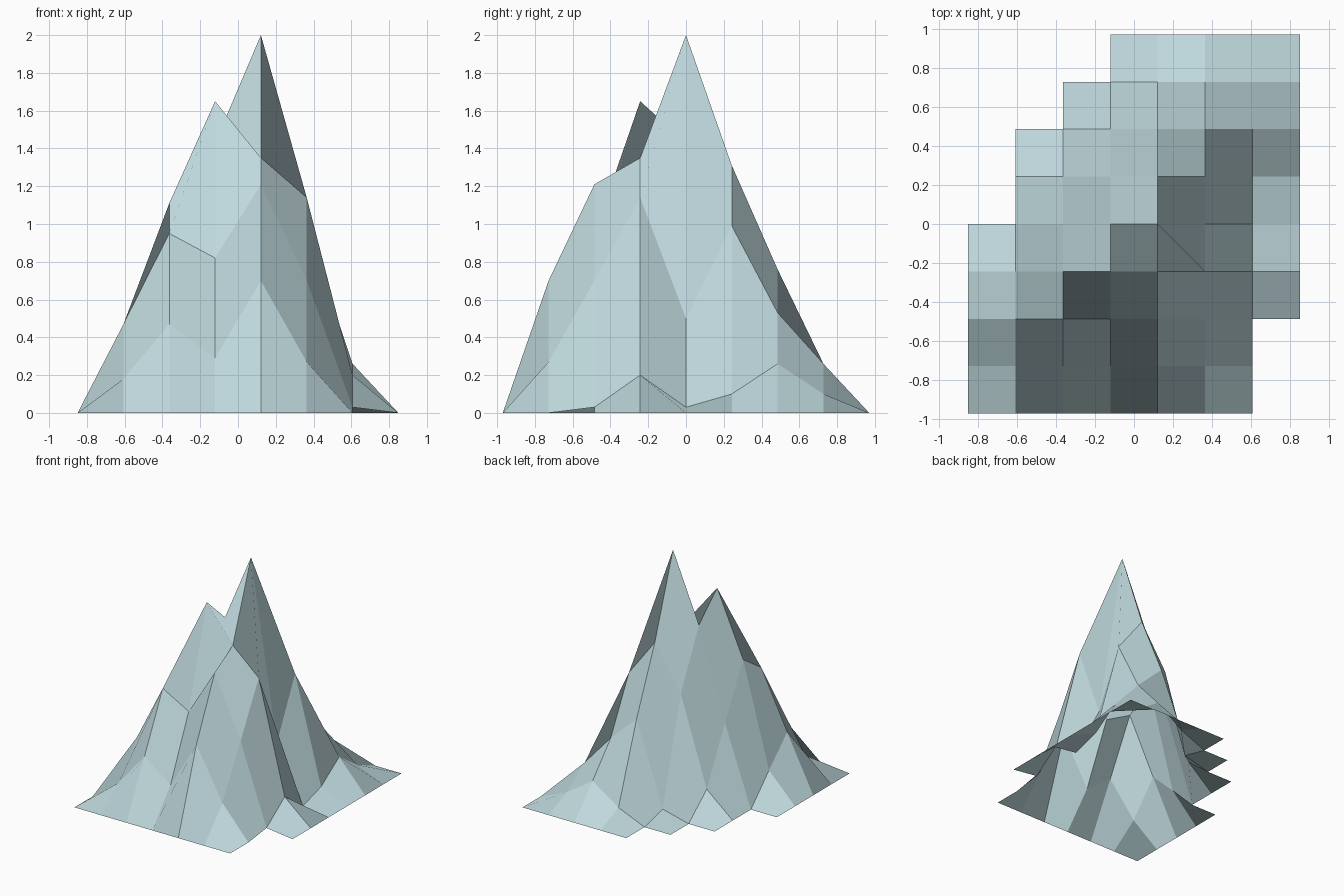
import bpy, bmesh

if "Cube" in bpy.data.objects:
    bpy.data.objects.remove(bpy.data.objects["Cube"])

S = 0.2425  # grid spacing

# Height profiles, one per row from front (-y) to back (+y), x left to right
ROWS = [
    [0, 0,   0,    0,    0,    0,    0,   0],
    [0, .18, .47,  .29,  .70,  .27,  0,   0],
    [0, .47, .95,  .82,  1.21, .70,  .03, 0],
    [0, .24, 1.11, 1.65, 1.35, 1.14, .20, 0],
    [0, 0,   .67,  1.43, 2.0,  .50,  .03, 0],
    [0, 0,   .20,  .94,  1.31, .99,  .10, 0],
    [0, 0,   0,    .06,  .76,  .53,  .26, 0],
    [0, 0,   0,    0,    .10,  .26,  .10, 0],
    [0, 0,   0,    0,    0,    0,    0,   0],
]
# First and last cell kept in each row: the stepped outline
SPANS = [(0, 6), (0, 6), (0, 7), (0, 7), (1, 7), (1, 7), (2, 7), (3, 7)]

# Faceted mountain sheet, open underneath
bm = bmesh.new()
grid = [[bm.verts.new(((i - 3.5) * S, (j - 4) * S, h)) for i, h in enumerate(row)]
        for j, row in enumerate(ROWS)]
for j, (a, b) in enumerate(SPANS):
    for i in range(a, b):
        bm.faces.new((grid[j][i], grid[j][i + 1], grid[j + 1][i + 1], grid[j + 1][i]))
bmesh.ops.delete(bm, geom=[v for v in bm.verts if not v.link_faces], context='VERTS')

mesh = bpy.data.meshes.new("mountain")
bm.to_mesh(mesh)
bm.free()
mountain = bpy.data.objects.new("mountain", mesh)
bpy.context.collection.objects.link(mountain)

# Pale blue-grey rock
rock = bpy.data.materials.new("pale_blue_grey_rock")
rock.diffuse_color = (0.52, 0.69, 0.72, 1)
rock.use_nodes = True
rock.node_tree.nodes["Principled BSDF"].inputs["Base Color"].default_value = rock.diffuse_color
mesh.materials.append(rock)
